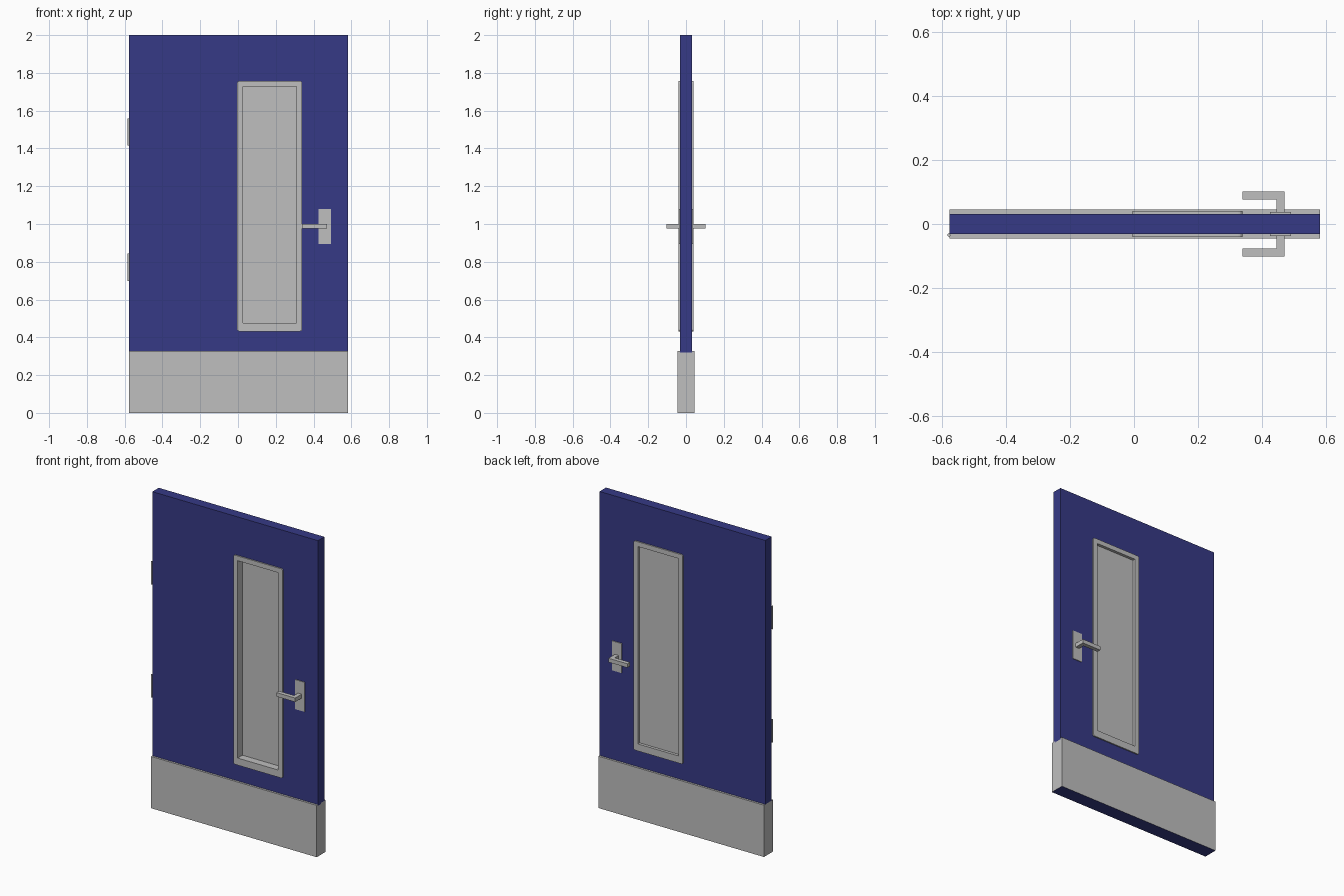
import bpy, bmesh, math
from mathutils import Vector

if "Cube" in bpy.data.objects:
    bpy.data.objects.remove(bpy.data.objects["Cube"])


def material(name, rgb):
    m = bpy.data.materials.new(name)
    m.diffuse_color = (*rgb, 1)
    m.use_nodes = True
    m.node_tree.nodes["Principled BSDF"].inputs["Base Color"].default_value = m.diffuse_color
    return m


BLUE = material("door_blue", (0.037, 0.042, 0.238))
GREY = material("metal_grey", (0.52, 0.52, 0.52))


def finish(bm, name, *mats):
    bmesh.ops.remove_doubles(bm, verts=bm.verts, dist=1e-5)
    bmesh.ops.recalc_face_normals(bm, faces=bm.faces)
    me = bpy.data.meshes.new(name)
    bm.to_mesh(me)
    bm.free()
    ob = bpy.data.objects.new(name, me)
    for m in mats:
        me.materials.append(m)
    bpy.context.collection.objects.link(ob)
    return ob


def box(name, lo, hi, *mats):
    bm = bmesh.new()
    bmesh.ops.create_cube(bm, size=1)
    for v in bm.verts:
        v.co = Vector([l + (c + 0.5) * (h - l) for c, l, h in zip(v.co, lo, hi)])
    return finish(bm, name, *mats)


def outline(rect, r, seg=4):
    """Rounded rectangle (x0, z0, x1, z1), counter-clockwise."""
    x0, z0, x1, z1 = rect
    pts = []
    corners = [(x1 - r, z1 - r), (x0 + r, z1 - r), (x0 + r, z0 + r), (x1 - r, z0 + r)]
    for k, (cx, cz) in enumerate(corners):
        for i in range(seg + 1):
            a = math.pi / 2 * (k + i / seg)
            pts.append((cx + r * math.cos(a), cz + r * math.sin(a)))
    return pts


def ring(name, outer, inner, depth, r, mat):
    """Rectangular slab with a rectangular hole through y."""
    bm = bmesh.new()
    o, n = outline(outer, r), outline(inner, 0)
    loops = [[bm.verts.new((x, y, z)) for x, z in pts]
             for pts, y in ((o, -depth), (n, -depth), (n, depth), (o, depth))]
    count = len(o)
    for a in range(4):
        A, B = loops[a], loops[(a + 1) % 4]
        for i in range(count):
            j = (i + 1) % count
            bm.faces.new((A[i], A[j], B[j], B[i]))
    return finish(bm, name, mat)


X0, X1 = -0.578, 0.583

# Door leaf with window opening
ring("door_leaf", (X0, 0.32, X1, 2.0), (0.01, 0.45, 0.325, 1.742), 0.032, 0, BLUE)

# Kick plate wrapped round the base, blue underside
kick = box("kick_plate", (X0, -0.045, 0), (X1, 0.045, 0.328), GREY, BLUE)
for p in kick.data.polygons:
    if p.normal.z < -0.9:
        p.material_index = 1

# Window frame and recessed pane
ring("window_frame", (-0.005, 0.432, 0.34, 1.757), (0.026, 0.477, 0.31, 1.727), 0.04, 0.012, GREY)
box("window_pane", (0.02, 0.008, 0.47), (0.316, 0.022, 1.735), GREY)

# Handles on both sides: back plate and bent lever
for side, s in (("front", -1), ("back", 1)):
    ya, yb = sorted((s * 0.03, s * 0.037))
    box(side + "_handle_plate", (0.426, ya, 0.893), (0.492, yb, 1.08), GREY)
    bm = bmesh.new()
    profile = [(0.472, 0.034), (0.472, 0.102), (0.34, 0.102),
               (0.34, 0.076), (0.446, 0.076), (0.446, 0.034)]
    f = bm.faces.new([bm.verts.new((x, s * y, 0.975)) for x, y in profile])
    ext = bmesh.ops.extrude_face_region(bm, geom=[f])
    bmesh.ops.translate(bm, vec=(0, 0, 0.025),
                        verts=[g for g in ext["geom"] if isinstance(g, bmesh.types.BMVert)])
    finish(bm, side + "_handle_lever", GREY)

# Hinge knuckles on the front left edge
for name, z in (("lower_hinge", 0.77), ("upper_hinge", 1.487)):
    bm = bmesh.new()
    bmesh.ops.create_cone(bm, cap_ends=True, segments=12, radius1=0.005, radius2=0.005, depth=0.145)
    bmesh.ops.translate(bm, verts=bm.verts, vec=(-0.580, -0.035, z))
    finish(bm, name, GREY)
